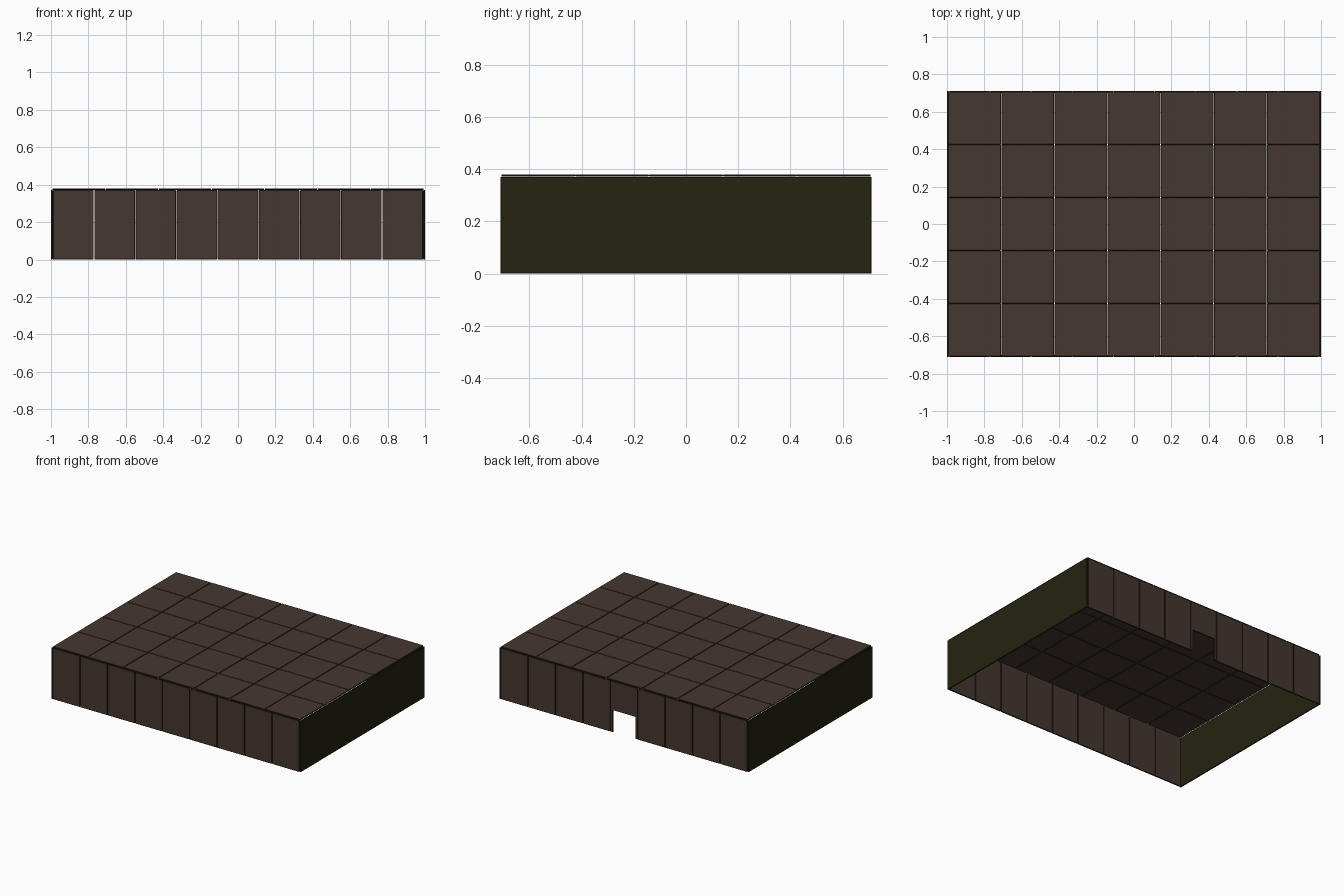
import bpy, bmesh
from mathutils import Vector

if "Cube" in bpy.data.objects:
    bpy.data.objects.remove(bpy.data.objects["Cube"])


def material(name, rgb):
    m = bpy.data.materials.new(name)
    m.diffuse_color = (*rgb, 1.0)
    m.use_nodes = True
    m.node_tree.nodes["Principled BSDF"].inputs["Base Color"].default_value = m.diffuse_color
    return m


BROWN = material("brown panel", (0.060, 0.038, 0.029))
OLIVE = material("dark olive panel", (0.019, 0.017, 0.005))
EDGE = material("dark brown edge", (0.018, 0.013, 0.010))

W, D, H = 2.0, 1.422, 0.371      # outer size and wall height
T = 0.010                        # wall thickness
ROOF_Z0, ROOF_Z1 = 0.372, 0.380


def panel(name, outline, depth, face_mat, edge_mat, bevel=0.002):
    """Extrude a flat 3D outline along depth, chamfer it and colour its rim."""
    depth = Vector(depth)
    bm = bmesh.new()
    face = bm.faces.new([bm.verts.new(p) for p in outline])
    ext = bmesh.ops.extrude_face_region(bm, geom=[face], use_keep_orig=True)
    moved = [g for g in ext["geom"] if isinstance(g, bmesh.types.BMVert)]
    bmesh.ops.translate(bm, verts=moved, vec=depth)
    bmesh.ops.recalc_face_normals(bm, faces=bm.faces)
    bmesh.ops.bevel(bm, geom=list(bm.edges), offset=bevel, segments=1,
                    affect='EDGES', clamp_overlap=True)
    bmesh.ops.recalc_face_normals(bm, faces=bm.faces)
    axis = depth.normalized()
    for f in bm.faces:
        f.material_index = 0 if abs(f.normal.dot(axis)) > 0.99 else 1
    me = bpy.data.meshes.new(name)
    bm.to_mesh(me)
    bm.free()
    me.materials.append(face_mat)
    me.materials.append(edge_mat)
    ob = bpy.data.objects.new(name, me)
    bpy.context.collection.objects.link(ob)
    return ob


# front and back walls: nine upright panels, doorway in the middle back one
COUNT, GAP = 9, 0.003
span = W - 2 * T
step = span / COUNT
DOOR_W, DOOR_H = 0.09, 0.16
for side, label in ((-1, "front"), (1, "back")):
    y = side * D / 2
    for i in range(COUNT):
        a = -span / 2 + i * step + GAP / 2
        b = a + step - GAP
        shape = [(a, 0), (b, 0), (b, H), (a, H)]
        if side == 1 and i == COUNT // 2:
            shape = [(a, 0), (-DOOR_W, 0), (-DOOR_W, DOOR_H), (DOOR_W, DOOR_H),
                     (DOOR_W, 0), (b, 0), (b, H), (a, H)]
        panel(f"{label}_wall_panel", [(x, y, z) for x, z in shape],
              (0, -side * T, 0), BROWN, EDGE)

# plain side walls
for side, label in ((-1, "left"), (1, "right")):
    x = side * W / 2
    panel(f"{label}_wall",
          [(x, -D / 2, 0), (x, D / 2, 0), (x, D / 2, H), (x, -D / 2, H)],
          (-side * T, 0, 0), OLIVE, OLIVE)

# roof tiles: seven columns by five rows
COLS, ROWS = 7, 5
rw, rd = W - 0.012, D - 0.006
sx, sy = rw / COLS, rd / ROWS
for i in range(COLS):
    for j in range(ROWS):
        x0, x1 = -rw / 2 + i * sx + 0.0015, -rw / 2 + (i + 1) * sx - 0.0015
        y0, y1 = -rd / 2 + j * sy + 0.0005, -rd / 2 + (j + 1) * sy - 0.0005
        panel("roof_tile",
              [(x0, y0, ROOF_Z0), (x1, y0, ROOF_Z0),
               (x1, y1, ROOF_Z0), (x0, y1, ROOF_Z0)],
              (0, 0, ROOF_Z1 - ROOF_Z0), BROWN, EDGE)
